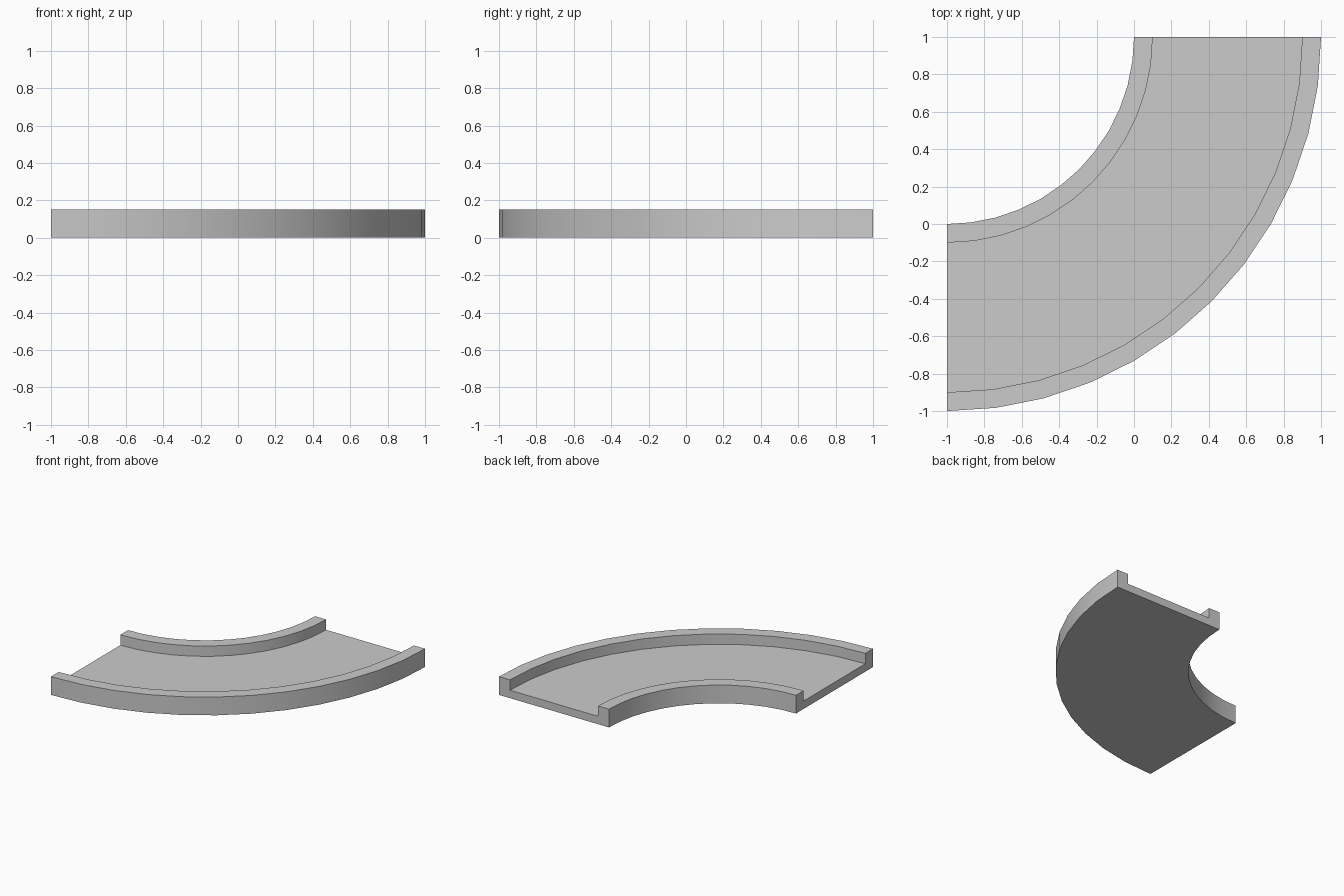
import bpy, bmesh, math

if "Cube" in bpy.data.objects:
    bpy.data.objects.remove(bpy.data.objects["Cube"])

CENTRE = (-1.0, 1.0)   # bend centre
STEPS = 12             # segments in the quarter turn
TOP, FLOOR = 0.15, 0.065

# U-shaped channel section: (radius, height)
profile = [(1.0, 0), (1.0, TOP), (1.1, TOP), (1.1, FLOOR),
           (1.9, FLOOR), (1.9, TOP), (2.0, TOP), (2.0, 0)]

bm = bmesh.new()
rings = []
for i in range(STEPS + 1):
    a = -math.pi / 2 * (1 - i / STEPS)
    rings.append([bm.verts.new((CENTRE[0] + r * math.cos(a),
                                CENTRE[1] + r * math.sin(a), z))
                  for r, z in profile])

# Swept sides
n = len(profile)
for r0, r1 in zip(rings, rings[1:]):
    for k in range(n):
        j = (k + 1) % n
        bm.faces.new((r0[k], r0[j], r1[j], r1[k]))

# End faces, split into inner rim, floor and outer rim
for ring in (rings[0], rings[-1]):
    bm.faces.new(ring)
bmesh.ops.recalc_face_normals(bm, faces=bm.faces)

mesh = bpy.data.meshes.new("curved_channel")
bm.to_mesh(mesh)
bm.free()
channel = bpy.data.objects.new("curved_channel", mesh)
bpy.context.collection.objects.link(channel)

# Smooth curve, crisp corners
bpy.context.view_layer.objects.active = channel
channel.select_set(True)
bpy.ops.object.shade_smooth_by_angle(angle=math.radians(30))
